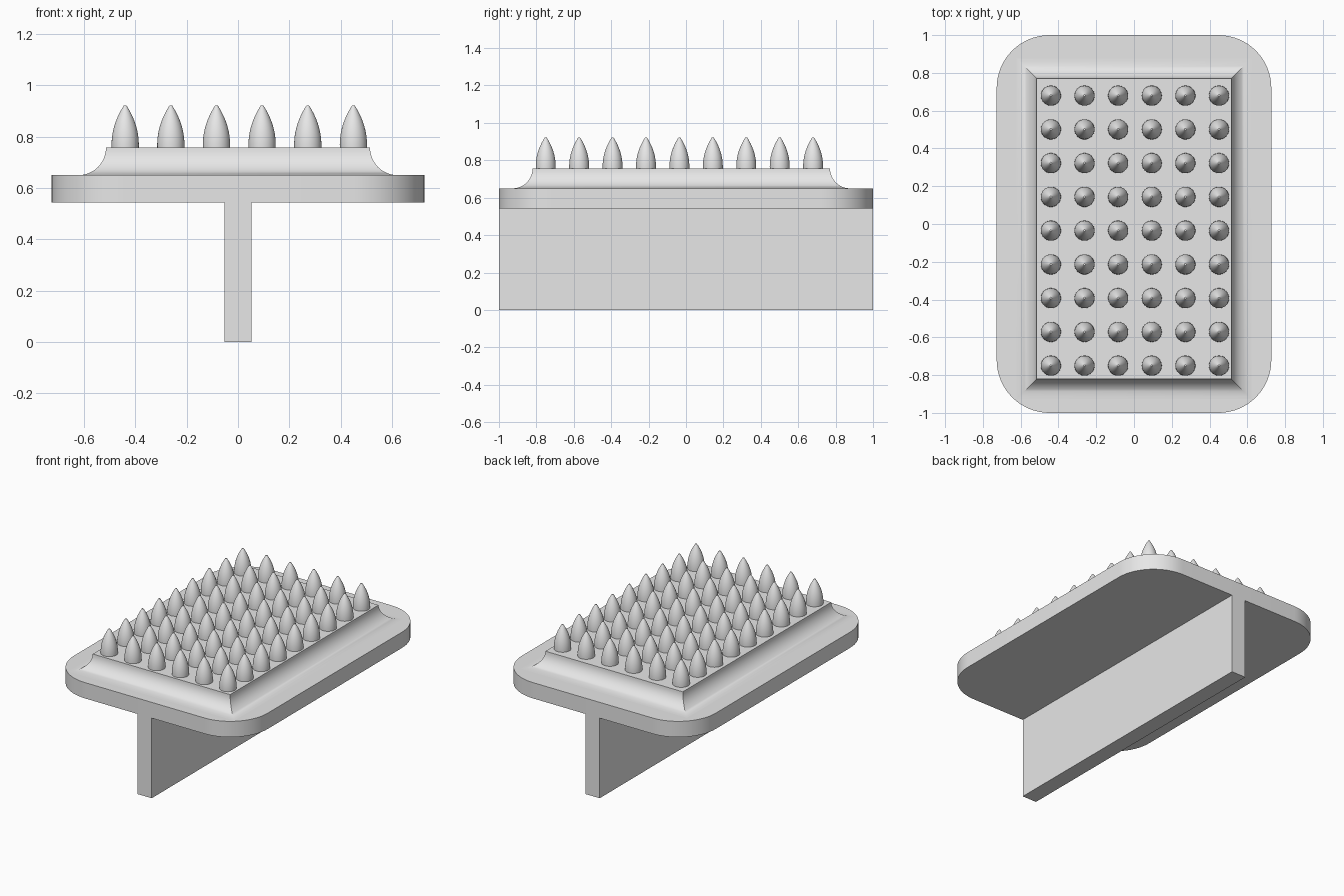
import bpy, bmesh, math

if "Cube" in bpy.data.objects:
    bpy.data.objects.remove(bpy.data.objects["Cube"], do_unlink=True)

# Single grey material
grey = bpy.data.materials.new("light_grey")
grey.use_nodes = True
grey.diffuse_color = (0.8, 0.8, 0.8, 1)
grey.node_tree.nodes["Principled BSDF"].inputs["Base Color"].default_value = (0.8, 0.8, 0.8, 1)


def loft(name, rings, smooth=None):
    """Skin a stack of equal-length rings and cap both ends."""
    bm = bmesh.new()
    rows = [[bm.verts.new(p) for p in ring] for ring in rings]
    n = len(rows[0])
    for low, high in zip(rows, rows[1:]):
        for i in range(n):
            j = (i + 1) % n
            bm.faces.new((low[i], low[j], high[j], high[i]))
    bm.faces.new(rows[0][::-1])
    bm.faces.new(rows[-1])
    mesh = bpy.data.meshes.new(name)
    bm.to_mesh(mesh)
    bm.free()
    mesh.materials.append(grey)
    obj = bpy.data.objects.new(name, mesh)
    bpy.context.collection.objects.link(obj)
    if smooth:
        bpy.ops.object.select_all(action="DESELECT")
        obj.select_set(True)
        bpy.context.view_layer.objects.active = obj
        bpy.ops.object.shade_smooth_by_angle(angle=math.radians(smooth))
    return obj


def rectangle(x0, x1, y0, y1, z):
    return [(x0, y0, z), (x1, y0, z), (x1, y1, z), (x0, y1, z)]


def rounded_rectangle(hx, hy, r, z, steps=16):
    ring = []
    for k, (sx, sy) in enumerate([(1, 1), (-1, 1), (-1, -1), (1, -1)]):
        for i in range(steps + 1):
            a = math.pi / 2 * (k + i / steps)
            ring.append((sx * (hx - r) + r * math.cos(a), sy * (hy - r) + r * math.sin(a), z))
    return ring


def circle(r, z, sides=32):
    return [(r * math.cos(math.tau * i / sides), r * math.sin(math.tau * i / sides), z)
            for i in range(sides)]


PLATE_LOW, PLATE_TOP, BED_TOP, TIP = 0.543, 0.65, 0.757, 0.922

# Upright fin under the plate
loft("support_fin", [rectangle(-0.053, 0.053, -1, 1, z) for z in (0, PLATE_LOW)])

# Plate with rounded corners
loft("base_plate", [rounded_rectangle(0.727, 1, 0.28, z) for z in (PLATE_LOW, PLATE_TOP)], 30)

# Raised bed with concave, mitred sides
cove = BED_TOP - PLATE_TOP
rings = []
for i in range(13):
    a = math.pi / 2 * i / 12
    out = cove * (1 - math.sin(a))
    rings.append(rectangle(-0.515 - out, 0.515 + out, -0.82 - out, 0.77 + out,
                           BED_TOP - cove * math.cos(a)))
loft("raised_bed", rings, 30)

# Grid of bullet-shaped bristles sharing one mesh
height, radius = TIP - BED_TOP, 0.053
profile = [(radius * (1 - t ** 2.1) + 0.005 * t, BED_TOP + height * t)
           for t in [i / 14 for i in range(15)]]
first = loft("bristle", [circle(r, z) for r, z in profile], 40)
for col in range(6):
    for row in range(9):
        bristle = first
        if col or row:
            bristle = bpy.data.objects.new("bristle", first.data)
            bpy.context.collection.objects.link(bristle)
        bristle.location = (-0.44 + 0.178 * col, -0.75 + 0.1787 * row, 0)
